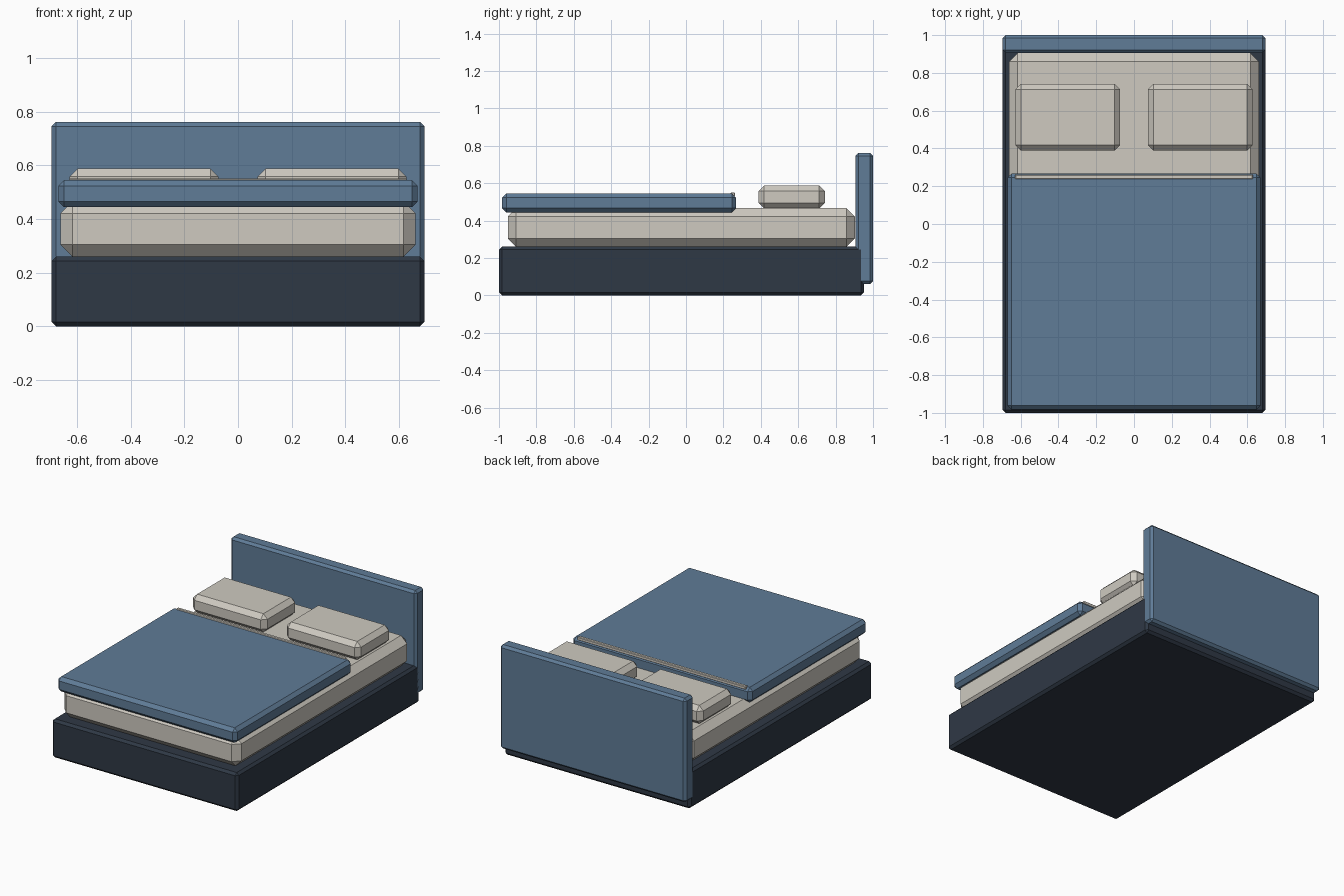
import bpy
import bmesh

if "Cube" in bpy.data.objects:
    bpy.data.objects.remove(bpy.data.objects["Cube"])


def material(name, rgb):
    m = bpy.data.materials.new(name)
    m.diffuse_color = (*rgb, 1)
    m.use_nodes = True
    m.node_tree.nodes["Principled BSDF"].inputs["Base Color"].default_value = m.diffuse_color
    return m


def box(name, x, y, z, chamfer, mat):
    """Chamfered box spanning the given (min, max) ranges."""
    bm = bmesh.new()
    bmesh.ops.create_cube(bm, size=1)
    for v in bm.verts:
        for i, (lo, hi) in enumerate((x, y, z)):
            v.co[i] = hi if v.co[i] > 0 else lo
    bmesh.ops.bevel(bm, geom=bm.edges[:], offset=chamfer, segments=1,
                    affect='EDGES', clamp_overlap=True)
    mesh = bpy.data.meshes.new(name)
    bm.to_mesh(mesh)
    bm.free()
    mesh.materials.append(mat)
    obj = bpy.data.objects.new(name, mesh)
    bpy.context.collection.objects.link(obj)
    return obj


navy = material("navy", (0.028, 0.04, 0.06))
blue = material("blue", (0.115, 0.2, 0.31))
cream = material("cream", (0.62, 0.59, 0.53))

# Frame and headboard
box("bed_base", (-0.695, 0.695), (-1, 0.952), (0, 0.26), 0.016, navy)
box("headboard", (-0.695, 0.695), (0.906, 1), (0.06, 0.762), 0.016, blue)

# Bedding
box("mattress", (-0.662, 0.662), (-0.953, 0.904), (0.26, 0.466), 0.045, cream)
box("blanket", (-0.67, 0.67), (-0.983, 0.267), (0.444, 0.545), 0.022, blue)
box("sheet_fold", (-0.63, 0.63), (0.238, 0.262), (0.528, 0.551), 0.004, cream)

# Pair of pillows
for side, x in (("left", (-0.628, -0.073)), ("right", (0.073, 0.628))):
    box(side + "_pillow", x, (0.388, 0.742), (0.464, 0.588), 0.03, cream)
